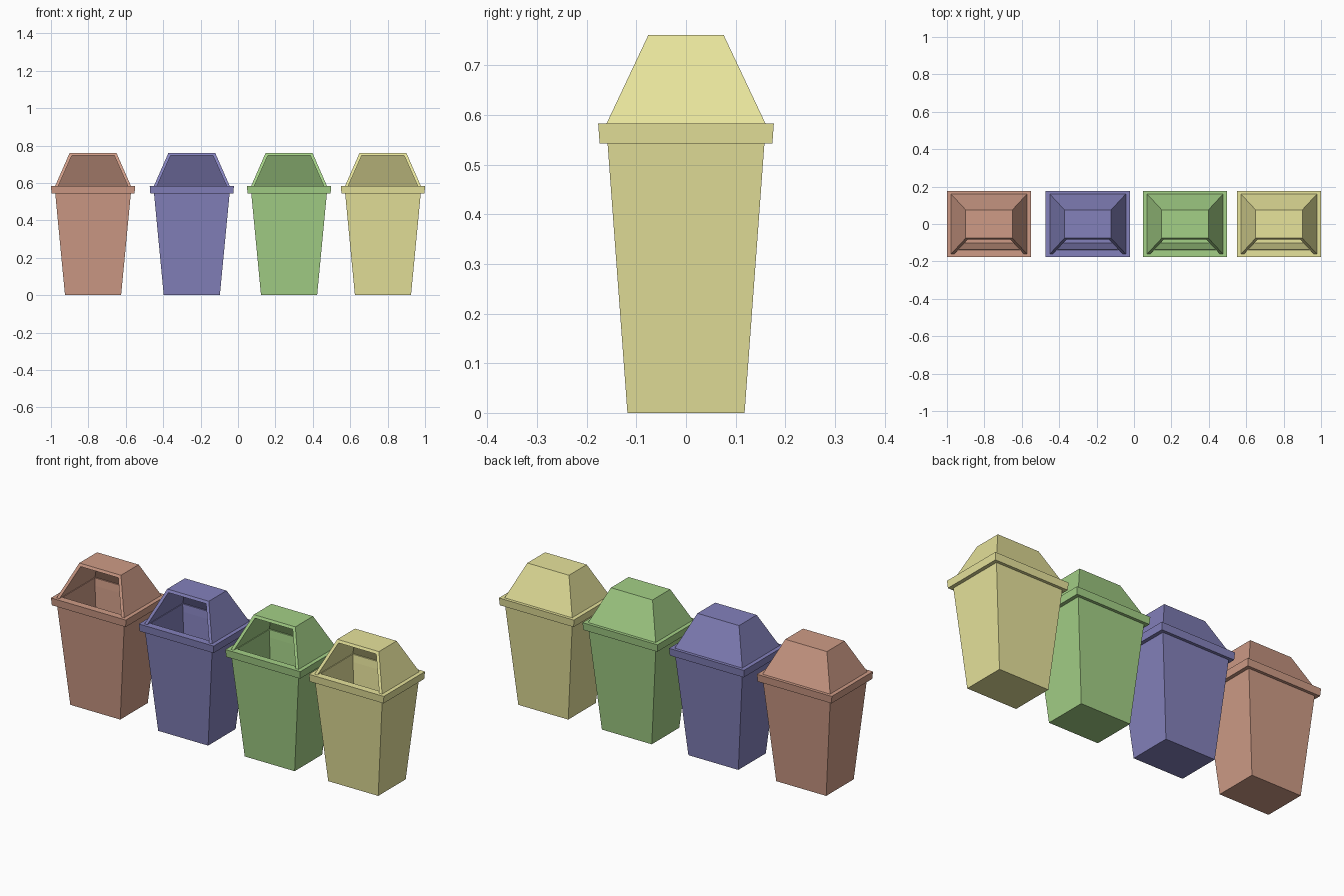
import bpy, bmesh

if "Cube" in bpy.data.objects:
    bpy.data.objects.remove(bpy.data.objects["Cube"])


def ring(bm, cx, hx, hy, z):
    return [bm.verts.new((cx + sx * hx, sy * hy, z))
            for sx, sy in ((-1, -1), (1, -1), (1, 1), (-1, 1))]


def loft(bm, rings, skip=()):
    for k, (a, b) in enumerate(zip(rings, rings[1:])):
        for i in range(4):
            if (k, i) not in skip:
                j = (i + 1) % 4
                bm.faces.new((a[i], a[j], b[j], b[i]))


def finish(bm, name, mat):
    bmesh.ops.recalc_face_normals(bm, faces=bm.faces)
    mesh = bpy.data.meshes.new(name)
    bm.to_mesh(mesh)
    bm.free()
    mesh.materials.append(mat)
    obj = bpy.data.objects.new(name, mesh)
    bpy.context.collection.objects.link(obj)


# half width, half depth, height of each ring, from outer base over the rim to inner floor
BODY = [(0.15, 0.118, 0), (0.202, 0.158, 0.543), (0.222, 0.174, 0.543),
        (0.225, 0.177, 0.583), (0.182, 0.138, 0.583), (0.178, 0.134, 0.543),
        (0.134, 0.102, 0.02)]


def make_bin(label, cx, color):
    mat = bpy.data.materials.new(label + "_plastic")
    mat.diffuse_color = (*color, 1)
    mat.use_nodes = True
    mat.node_tree.nodes["Principled BSDF"].inputs["Base Color"].default_value = mat.diffuse_color

    # tapered hollow body with rim
    bm = bmesh.new()
    rings = [ring(bm, cx, *r) for r in BODY]
    loft(bm, rings)
    bm.faces.new(rings[0])
    bm.faces.new(rings[-1])
    finish(bm, label + "_body", mat)

    # hollow hood, open at the front
    bm = bmesh.new()
    outer = [ring(bm, cx, 0.203, 0.16, 0.583), ring(bm, cx, 0.125, 0.076, 0.761)]
    inner = [ring(bm, cx, 0.186, 0.145, 0.583), ring(bm, cx, 0.113, 0.067, 0.747)]
    # inner front edge lies in the plane of the open front
    for v, z in ((inner[0][0], 0.583), (inner[0][1], 0.583),
                 (inner[1][0], 0.747), (inner[1][1], 0.747)):
        v.co.y = -0.16 + (z - 0.583) * 0.084 / 0.178
    for shell in (outer, inner):
        loft(bm, shell, skip={(0, 0)})
        bm.faces.new(shell[1])
    o, n = outer, inner
    # wall thickness round the opening and along the foot
    for p, q in (((0, 0), (1, 0)), ((1, 0), (1, 1)), ((1, 1), (0, 1)),
                 ((0, 1), (0, 2)), ((0, 2), (0, 3)), ((0, 3), (0, 0))):
        bm.faces.new((o[p[0]][p[1]], o[q[0]][q[1]], n[q[0]][q[1]], n[p[0]][p[1]]))
    finish(bm, label + "_hood", mat)


for label, cx, color in (("brown_bin", -0.775, (0.62, 0.33, 0.24)),
                         ("blue_bin", -0.247, (0.23, 0.22, 0.50)),
                         ("green_bin", 0.273, (0.37, 0.63, 0.24)),
                         ("yellow_bin", 0.775, (0.80, 0.77, 0.33))):
    make_bin(label, cx, color)
